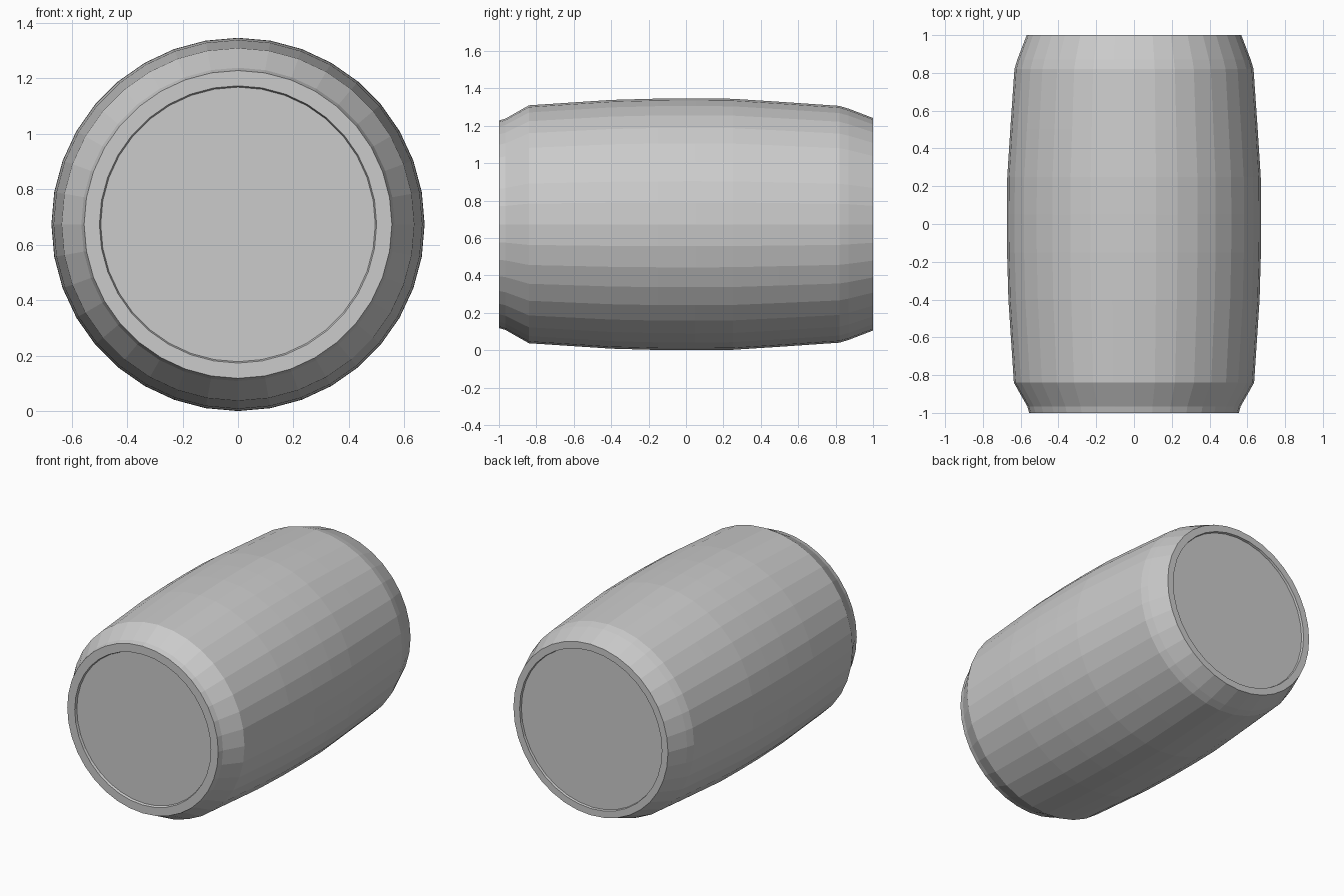
import bpy
import bmesh
from math import sin, cos, tau

default = bpy.data.objects.get("Cube")
if default:
    bpy.data.objects.remove(default, do_unlink=True)

SIDES = 36
AXIS_Z = 0.673

grey = bpy.data.materials.new("plain grey")
colour = (0.6, 0.6, 0.6, 1)
grey.diffuse_color = colour
grey.use_nodes = True
grey.node_tree.nodes["Principled BSDF"].inputs["Base Color"].default_value = colour


def ring(bm, y, radius):
    return [bm.verts.new((radius * cos(tau * i / SIDES), y,
                          radius * sin(tau * i / SIDES))) for i in range(SIDES)]


def lathe(name, profile, cap=False):
    """Revolve (y, radius) points around the lengthwise axis."""
    bm = bmesh.new()
    rings = [ring(bm, y, r) for y, r in profile]
    for a, b in zip(rings, rings[1:]):
        for i in range(SIDES):
            j = (i + 1) % SIDES
            bm.faces.new((a[i], a[j], b[j], b[i]))
    if cap:
        bm.faces.new(rings[-1])
    bmesh.ops.recalc_face_normals(bm, faces=bm.faces)
    # Open shells: make sure the normals point away from the middle
    if sum(f.normal.dot(f.calc_center_median()) for f in bm.faces) < 0:
        bmesh.ops.reverse_faces(bm, faces=bm.faces)
    mesh = bpy.data.meshes.new(name)
    bm.to_mesh(mesh)
    bm.free()
    mesh.materials.append(grey)
    obj = bpy.data.objects.new(name, mesh)
    obj.location.z = AXIS_Z
    bpy.context.collection.objects.link(obj)
    return obj


# Bulging side wall with tapered ends
lathe("barrel_wall", [(-1, 0.555), (-0.965, 0.565), (-0.84, 0.636), (-0.4, 0.665),
                      (-0.15, 0.672), (0.05, 0.673), (0.25, 0.671), (0.5, 0.655),
                      (0.82, 0.633), (0.87, 0.618), (1, 0.568)])

# Flat rims with slightly sunken heads
lathe("front_head", [(-1, 0.555), (-1, 0.5), (-0.985, 0.495)], cap=True)
lathe("back_head", [(1, 0.568), (1, 0.523), (0.985, 0.52)], cap=True)
